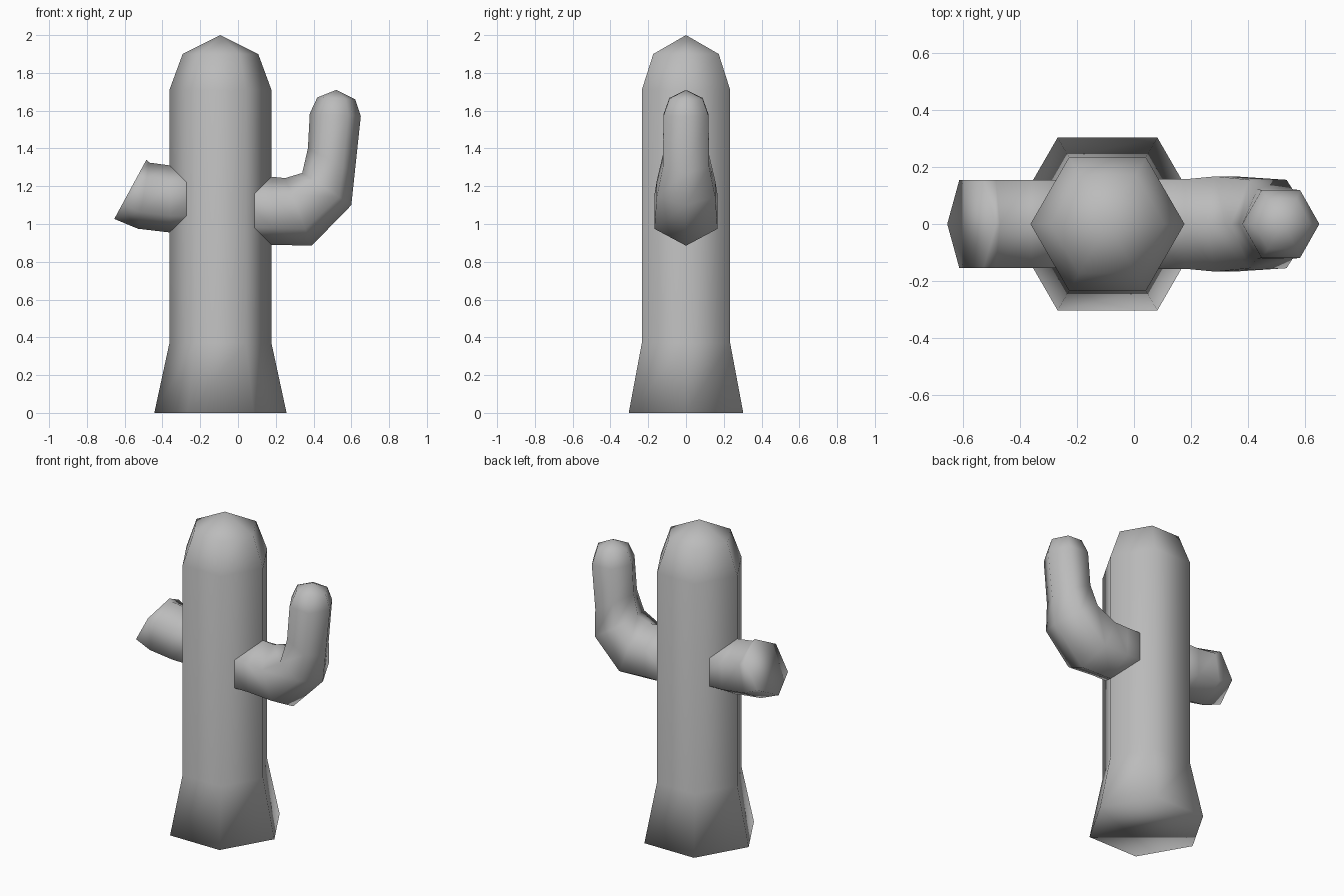
import bpy, bmesh, math
from mathutils import Vector

cube = bpy.data.objects.get("Cube")
if cube:
    bpy.data.objects.remove(cube, do_unlink=True)

grey = bpy.data.materials.new("plain grey")
grey.use_nodes = True
grey.diffuse_color = (0.5, 0.5, 0.5, 1)
grey.node_tree.nodes["Principled BSDF"].inputs["Base Color"].default_value = grey.diffuse_color


def hex_tube(name, rings, tip=None):
    """Skin six-sided rings, each given as (outer xz, inner xz, half width in y)."""
    bm = bmesh.new()
    loops = []
    for outer, inner, width in rings:
        a, b = Vector((outer[0], 0, outer[1])), Vector((inner[0], 0, inner[1]))
        centre, arm = (a + b) / 2, (a - b) / 2
        side = Vector((0, width / math.sin(math.pi / 3), 0))
        angles = [i * math.pi / 3 for i in range(6)]
        loops.append([bm.verts.new(centre + arm * math.cos(t) + side * math.sin(t)) for t in angles])
    for low, high in zip(loops, loops[1:]):
        for i in range(6):
            j = (i + 1) % 6
            bm.faces.new((low[i], low[j], high[j], high[i]))
    bm.faces.new(loops[0])
    if tip:
        point = bm.verts.new((tip[0], 0, tip[1]))
        for i in range(6):
            bm.faces.new((loops[-1][i], loops[-1][(i + 1) % 6], point))
    else:
        bm.faces.new(loops[-1])
    bmesh.ops.recalc_face_normals(bm, faces=bm.faces)
    for face in bm.faces:
        face.smooth = True
    mesh = bpy.data.meshes.new(name)
    bm.to_mesh(mesh)
    bm.free()
    mesh.materials.append(grey)
    obj = bpy.data.objects.new(name, mesh)
    bpy.context.collection.objects.link(obj)
    return obj


# Trunk: flared foot, straight shaft, domed top
cx = -0.093
trunk_profile = [(0.35, 0), (0.27, 0.37), (0.27, 1.71), (0.2, 1.9)]
hex_tube("trunk",
         [((cx + r, z), (cx - r, z), r * math.sin(math.pi / 3)) for r, z in trunk_profile],
         tip=(cx, 2.0))

# Long arm: leaves the trunk level, then bends upwards
hex_tube("left_arm", [
    ((0, 0.89), (0, 1.25), 0.157),
    ((0.18, 0.89), (0.18, 1.25), 0.157),
    ((0.39, 0.885), (0.25, 1.243), 0.167),
    ((0.6, 1.1), (0.34, 1.27), 0.155),
    ((0.618, 1.27), (0.37, 1.4), 0.122),
    ((0.65, 1.57), (0.38, 1.585), 0.119),
    ((0.62, 1.66), (0.42, 1.67), 0.088),
], tip=(0.52, 1.71))

# Short arm: stub cut off at a slant
hex_tube("right_arm", [
    ((-0.18, 0.95), (-0.18, 1.31), 0.155),
    ((-0.36, 0.955), (-0.36, 1.31), 0.155),
    ((-0.53, 0.975), (-0.47, 1.325), 0.155),
    ((-0.655, 1.027), (-0.485, 1.34), 0.155),
])
